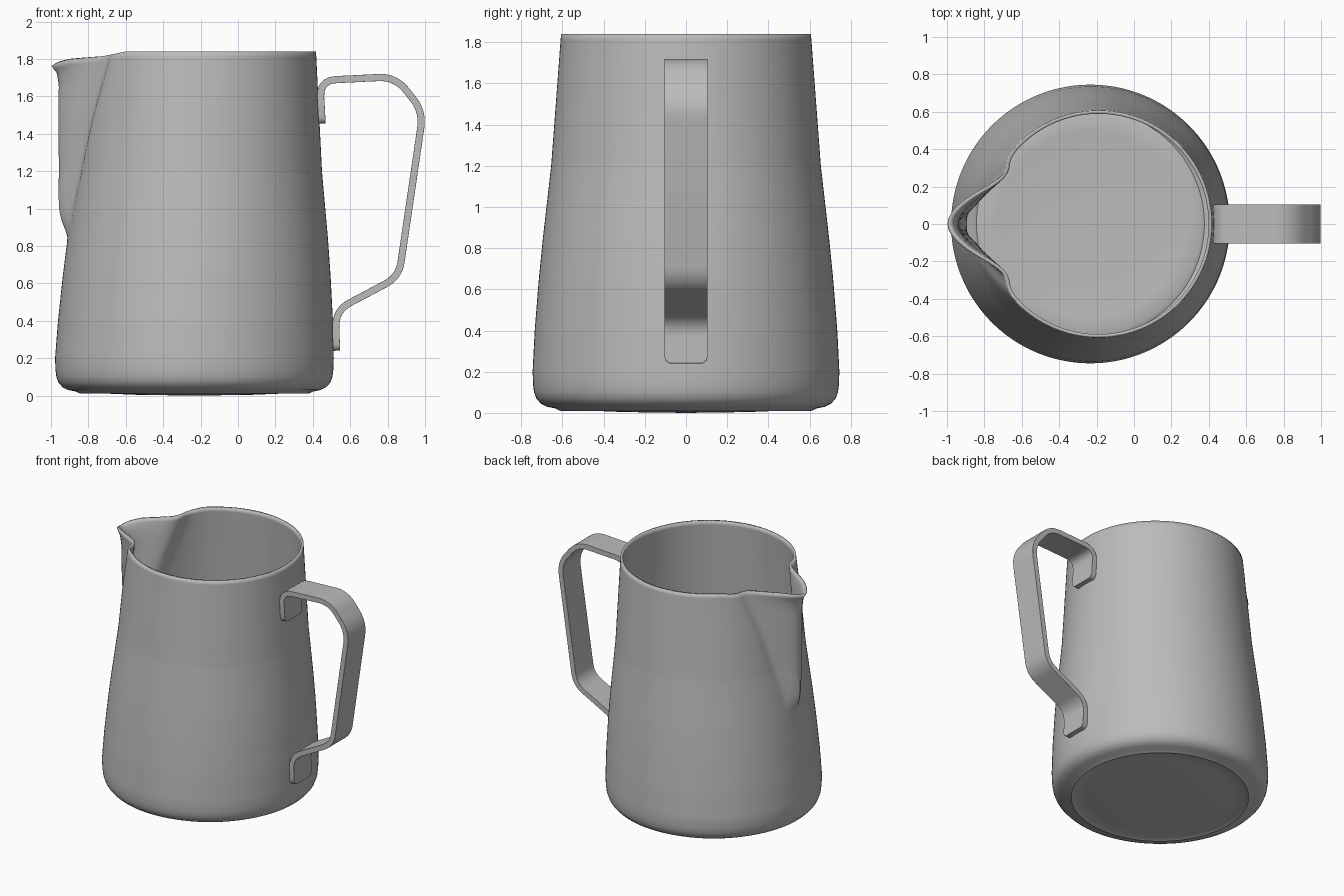
import bpy, bmesh
from math import sin, cos, pi, sqrt, exp
from mathutils import Vector

default = bpy.data.objects.get("Cube")
if default:
    bpy.data.objects.remove(default)

steel = bpy.data.materials.new("brushed_steel")
steel.use_nodes = True
steel.diffuse_color = (0.5, 0.5, 0.5, 1)
steel.node_tree.nodes["Principled BSDF"].inputs["Base Color"].default_value = (0.5, 0.5, 0.5, 1)


def lerp_table(table, t):
    """Piecewise linear lookup in (position, value) pairs."""
    if t <= table[0][0]:
        return table[0][1]
    for (a, va), (b, vb) in zip(table, table[1:]):
        if t <= b:
            return va + (vb - va) * (t - a) / (b - a)
    return table[-1][1]


def smoothstep(t):
    t = max(0, min(1, t))
    return t * t * (3 - 2 * t)


def make_object(name, bm):
    bmesh.ops.recalc_face_normals(bm, faces=bm.faces)
    mesh = bpy.data.meshes.new(name)
    bm.to_mesh(mesh)
    bm.free()
    mesh.materials.append(steel)
    obj = bpy.data.objects.new(name, mesh)
    bpy.context.collection.objects.link(obj)
    return obj


def smooth(obj, angle):
    bpy.ops.object.select_all(action='DESELECT')
    obj.select_set(True)
    bpy.context.view_layer.objects.active = obj
    bpy.ops.object.shade_smooth_by_angle(angle=angle)


# Jug body: tapered wall with a pressed spout on the -x side
RADIUS = [(0.2, 0.745), (0.4, 0.735), (0.65, 0.715), (0.85, 0.695), (1.2, 0.655), (1.84, 0.607)]
CENTRE = [(0.2, -0.233), (0.85, -0.215), (1.84, -0.19)]
SPOUT = [(0.84, 0), (0.88, 0.015), (0.94, 0.048), (1.0, 0.068), (1.1, 0.085),
         (1.5, 0.13), (1.7, 0.147), (1.78, 0.165), (1.84, 0.2)]
RIM_DROP = [(-1.0, 0.08), (-0.97, 0.06), (-0.9, 0.042), (-0.72, 0.025), (-0.6, 0)]
BASE = [(0.3, 0.004), (0.5, 0.012), (0.585, 0.02), (0.61, 0.01), (0.635, 0.022),
        (0.675, 0.03), (0.705, 0.045), (0.727, 0.07), (0.738, 0.1), (0.743, 0.14)]
SEGMENTS, ROWS = 144, 56


def wall_point(r, z, angle):
    x = lerp_table(CENTRE, z) - r * cos(angle)
    y = r * sin(angle)
    if z > 0.84 and cos(angle) > 0:
        rise = (z - 0.84) / 1.0
        width = 0.06 + 0.25 * rise
        if abs(y) < width:
            x -= lerp_table(SPOUT, z) * (1 + cos(pi * y / width)) / 2
        # Pinched crease on both sides of the spout
        x += 0.045 * rise ** 1.5 * exp(-((abs(y) - 0.83 * width) / (0.26 * width)) ** 2)
    drop = lerp_table(RIM_DROP, x) * smoothstep((z - 1.4) / 0.44)
    return x, y, z - drop


rows = BASE + [(lerp_table(RADIUS, z), z) for z in
               (0.2 + 1.64 * i / ROWS for i in range(ROWS + 1))]
bm = bmesh.new()
rings = [[bm.verts.new(wall_point(r, z, 2 * pi * i / SEGMENTS)) for i in range(SEGMENTS)]
         for r, z in rows]
hub = bm.verts.new((CENTRE[0][1], 0, 0))
for i in range(SEGMENTS):
    j = (i + 1) % SEGMENTS
    bm.faces.new((hub, rings[0][j], rings[0][i]))
    for low, high in zip(rings, rings[1:]):
        bm.faces.new((low[i], low[j], high[j], high[i]))
body = make_object("jug_body", bm)
# Open shell: point the normals outwards before thickening inwards
if body.data.polygons[0].normal.z > 0:
    body.data.flip_normals()
smooth(body, 0.7)
shell = body.modifiers.new("wall_thickness", 'SOLIDIFY')
shell.thickness = 0.018
shell.offset = -1


# Handle: flat strip bent along a path with rounded corners
def round_path(corners):
    """Corners are (x, z, radius); each bend becomes a short curve."""
    pts = [Vector(c[:2]) for c in corners]
    path = [pts[0]]
    for k in range(1, len(pts) - 1):
        p, r = pts[k], corners[k][2]
        a = p + (pts[k - 1] - p).normalized() * r
        b = p + (pts[k + 1] - p).normalized() * r
        for s in range(9):
            t = s / 8
            path.append(a * (1 - t) ** 2 + p * 2 * t * (1 - t) + b * t * t)
    return path + [pts[-1]]


HALF_WIDTH, HALF_THICK, END_RADIUS = 0.105, 0.019, 0.035
path = round_path([(0.45, 1.455, 0), (0.437, 1.685, 0.09), (0.84, 1.705, 0.09),
                   (0.99, 1.52, 0.09), (0.86, 0.635, 0.08), (0.52, 0.455, 0.09),
                   (0.527, 0.24, 0)])
# Extra stations round off the two welded ends
fractions = (0.03, 0.13, 0.3, 0.6, 1)
start = [path[0] + (path[1] - path[0]).normalized() * END_RADIUS * f for f in fractions]
end = [path[-1] + (path[-2] - path[-1]).normalized() * END_RADIUS * f for f in fractions]
path = [path[0]] + start + path[1:-1] + end[::-1] + [path[-1]]

bm = bmesh.new()
sections = []
for k, p in enumerate(path):
    tangent = (path[min(k + 1, len(path) - 1)] - path[max(k - 1, 0)]).normalized()
    side = Vector((-tangent.y, tangent.x)) * HALF_THICK
    d = min(1, min((p - path[0]).length, (p - path[-1]).length) / END_RADIUS)
    half = HALF_WIDTH - END_RADIUS * (1 - sqrt(1 - (1 - d) ** 2))
    sections.append([bm.verts.new((p.x + s * side.x, w * half, p.y + s * side.y))
                     for s, w in ((1, 1), (1, -1), (-1, -1), (-1, 1))])
for a, b in zip(sections, sections[1:]):
    for i in range(4):
        j = (i + 1) % 4
        bm.faces.new((a[i], a[j], b[j], b[i]))
bm.faces.new(sections[0])
bm.faces.new(sections[-1])
handle = make_object("handle", bm)
smooth(handle, 0.6)
bevel = handle.modifiers.new("soft_edges", 'BEVEL')
bevel.width = 0.005
bevel.segments = 2
bevel.limit_method = 'ANGLE'
bevel.angle_limit = 1.0
